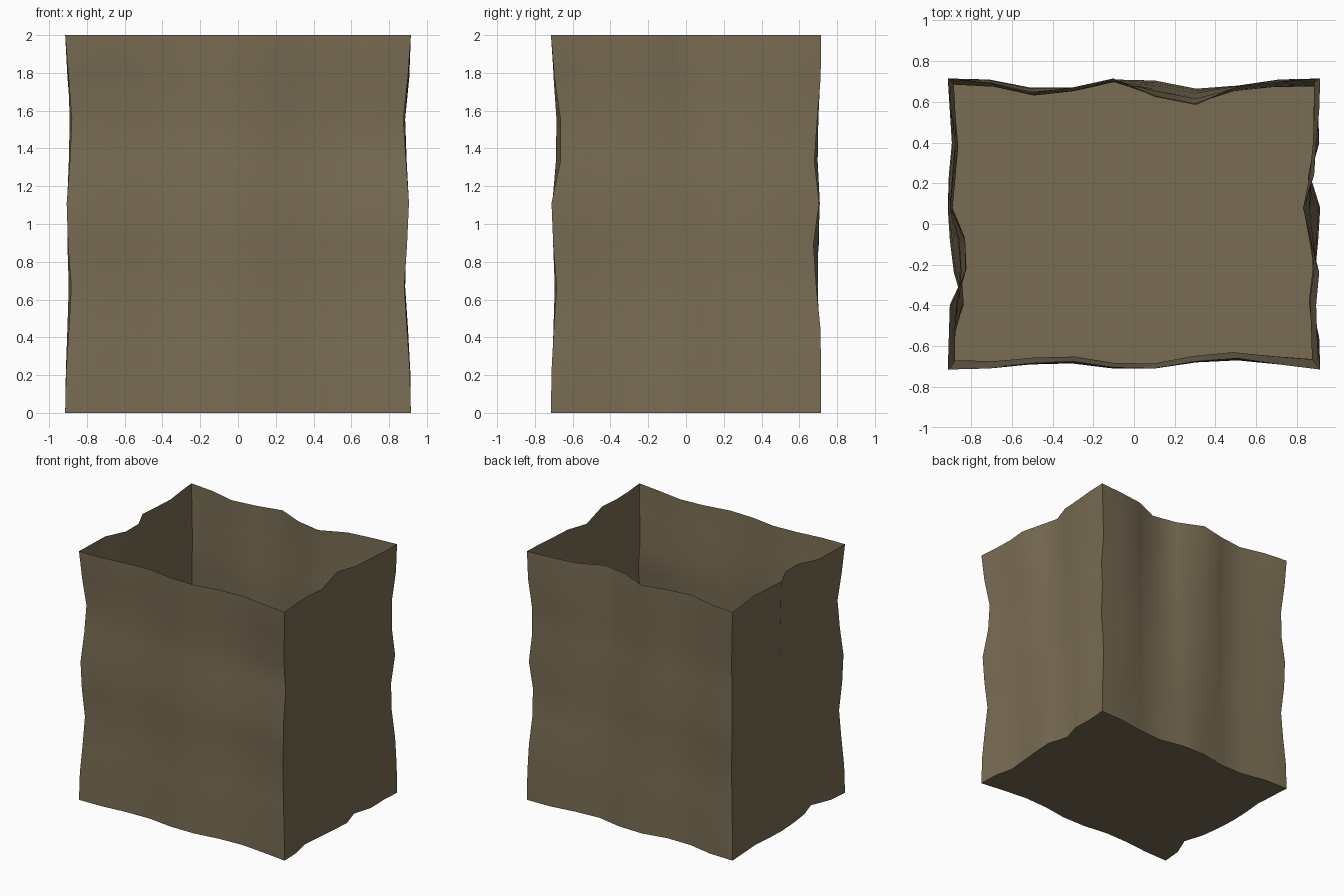
import bpy, bmesh

if "Cube" in bpy.data.objects:
    bpy.data.objects.remove(bpy.data.objects["Cube"])

N = 9                      # segments per side and in height
X, Y, H = 0.915, 0.715, 2.0

# Fold depth (inward) per wall at base and rim; walls run counter-clockwise
base = [
    [0, .005, .025, .03, .005, .005, .035, .045, .025, 0],   # front, left to right
    [0, .005, .04, .025, .01, 0, .05, .005, .01, 0],         # right, front to back
    [0, .005, .035, .05, .01, .005, .045, .045, .005, 0],    # back, right to left
    [0, .01, .02, .005, 0, .01, .03, .08, .015, 0],          # left, back to front
]
rim = [
    [0, .005, .03, .04, .01, .005, .04, .055, .025, 0],
    [0, .015, .02, .005, .045, .085, .03, .02, .005, 0],
    [0, .015, .04, .13, .09, 0, .045, .07, .02, 0],
    [0, .015, .035, .025, .01, .085, .085, .01, .005, 0],
]
# Inward pinch of each corner up the height, in x and in y
pinch_x = [
    [0, .005, .02, .032, .015, .008, .025, .035, .018, 0],   # front left
    [0, .005, .02, .035, .02, .01, .025, .04, .015, 0],      # front right
    [0, .003, .015, .03, .025, .01, .022, .03, .008, 0],     # back right
    [0, .005, .018, .03, .015, .01, .025, .03, .012, 0],     # back left
]
pinch_y = [
    [0, .004, .018, .03, .015, .008, .03, .045, .015, 0],
    [0, .003, .015, .03, .012, .003, .05, .05, .018, 0],
    [0, 0, .003, .025, .04, .01, .035, .02, .002, 0],
    [0, .004, .02, .03, .012, .008, .03, .03, .01, 0],
]
corners = [(-X, -Y), (X, -Y), (X, Y), (-X, Y)]
inward = [(0, 1), (-1, 0), (0, -1), (1, 0)]


def wall_point(w, i, j):
    """Point i along wall w at height step j."""
    a, b = w, (w + 1) % 4
    t, h = i / N, j / N
    x = corners[a][0] * (1 - t) + corners[b][0] * t
    y = corners[a][1] * (1 - t) + corners[b][1] * t
    fold = base[w][i] * (1 - h) + rim[w][i] * h
    x += inward[w][0] * fold
    y += inward[w][1] * fold
    # corner pinch fades towards the middle of the wall
    for c, s in ((a, t), (b, 1 - t)):
        k = max(0, 1 - s) ** 2
        px, py = pinch_x[c][j], pinch_y[c][j]
        if w % 2 == 0:
            y += inward[w][1] * py * k
            x += (-px if corners[c][0] > 0 else px) * k
        else:
            x += inward[w][0] * px * k
            y += (-py if corners[c][1] > 0 else py) * k
    return x, y, H * h


# Crumpled open bag: stacked rings of wall points plus a flat floor
bm = bmesh.new()
rings = [[bm.verts.new(wall_point(w, i, j)) for w in range(4) for i in range(N)]
         for j in range(N + 1)]
n = 4 * N
for lo, hi in zip(rings, rings[1:]):
    for k in range(n):
        m = (k + 1) % n
        bm.faces.new((lo[k], lo[m], hi[m], hi[k]))
bm.faces.new(rings[0][::-1])
for f in bm.faces:
    f.smooth = True
mesh = bpy.data.meshes.new("paper_bag")
bm.to_mesh(mesh)
bm.free()
bag = bpy.data.objects.new("paper_bag", mesh)
bpy.context.collection.objects.link(bag)

mat = bpy.data.materials.new("brown_paper")
mat.diffuse_color = (0.19, 0.15, 0.087, 1)
mat.use_nodes = True
mat.node_tree.nodes["Principled BSDF"].inputs["Base Color"].default_value = mat.diffuse_color
mesh.materials.append(mat)

# Smooth folds, sharp corners
bpy.context.view_layer.objects.active = bag
bag.select_set(True)
bpy.ops.object.shade_smooth_by_angle(angle=0.8)
